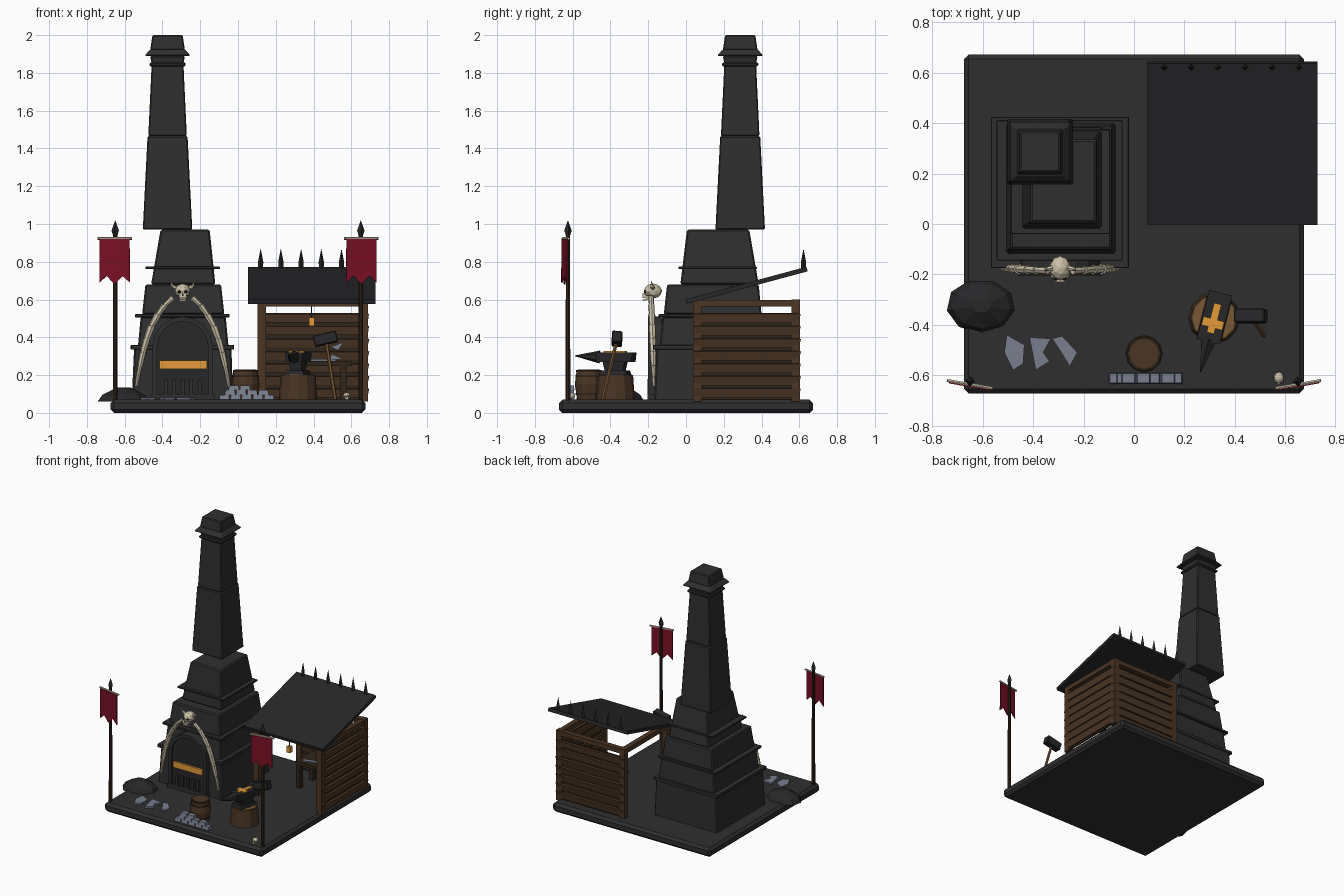
import bpy, bmesh, math, random
from mathutils import Vector, Matrix, Euler

if "Cube" in bpy.data.objects:
    bpy.data.objects.remove(bpy.data.objects["Cube"])

random.seed(3)


def mat(name, *c):
    m = bpy.data.materials.new(name)
    m.diffuse_color = (*c, 1)
    m.use_nodes = True
    m.node_tree.nodes["Principled BSDF"].inputs["Base Color"].default_value = m.diffuse_color
    return m


STONE = mat("charcoal stone", .028, .028, .029)
IRON = mat("black iron", .020, .020, .022)
WOOD = mat("brown wood", .070, .036, .018)
DARK = mat("dark wood", .030, .018, .011)
HANDLE = mat("tan wood", .19, .095, .035)
GLOW = mat("amber glow", .78, .33, .04)
STEEL = mat("grey steel", .19, .21, .27)
BONE = mat("bone", .60, .53, .39)
CLOTH = mat("crimson cloth", .19, .005, .018)


def box(bm, c, s, rot=(0, 0, 0)):
    m = Matrix.Translation(c) @ Euler(rot).to_matrix().to_4x4() @ Matrix.Diagonal((*s, 1))
    return bmesh.ops.create_cube(bm, size=1, matrix=m)["verts"]


def frustum(bm, z0, a, z1, b):
    """Tapered block; a and b are (x0, x1, y0, y1) at heights z0 and z1."""
    for v in bmesh.ops.create_cube(bm, size=1)["verts"]:
        r, z = (a, z0) if v.co.z < 0 else (b, z1)
        v.co = (r[0] if v.co.x < 0 else r[1], r[2] if v.co.y < 0 else r[3], z)


def rod(bm, a, b, r0, r1, n=8):
    a, b = Vector(a), Vector(b)
    d = b - a
    m = Matrix.Translation((a + b) / 2) @ d.to_track_quat("Z", "Y").to_matrix().to_4x4()
    bmesh.ops.create_cone(bm, cap_ends=True, segments=n, radius1=r0, radius2=r1, depth=d.length, matrix=m)


def ball(bm, c, s, sub=2):
    m = Matrix.Translation(c) @ Matrix.Diagonal((*s, 1))
    bmesh.ops.create_icosphere(bm, subdivisions=sub, radius=1, matrix=m)


def prism(bm, pts, y0, y1):
    """Extrude an x-z outline from y0 to y1."""
    f = bm.faces.new([bm.verts.new((x, y0, z)) for x, z in pts])
    g = bmesh.ops.extrude_face_region(bm, geom=[f])["geom"]
    for v in g:
        if isinstance(v, bmesh.types.BMVert):
            v.co.y = y1


def part(name, material, build, bevel=0, smooth=False):
    bm = bmesh.new()
    build(bm)
    bmesh.ops.recalc_face_normals(bm, faces=bm.faces)
    me = bpy.data.meshes.new(name)
    bm.to_mesh(me)
    bm.free()
    me.materials.append(material)
    o = bpy.data.objects.new(name, me)
    bpy.context.collection.objects.link(o)
    if bevel:
        b = o.modifiers.new("bevel", "BEVEL")
        b.width, b.segments = bevel, 1
    if smooth:
        me.shade_smooth()
    return o


# Ground slab
part("base_slab", STONE, lambda bm: box(bm, (0, 0, .035), (1.35, 1.345, .07)), .018)


# Furnace body: stacked tapered tiers and projecting ledges
def furnace(bm):
    frustum(bm, .06, (-.563, -.025, -.17, .425), .345, (-.55, -.035, -.155, .42))
    frustum(bm, .35, (-.53, -.05, -.14, .41), .51, (-.515, -.065, -.125, .40))
    frustum(bm, .52, (-.508, -.072, -.118, .40), .68, (-.49, -.09, -.10, .385))
    frustum(bm, .68, (-.46, -.12, -.03, .385), .97, (-.41, -.15, .005, .335))


def ledges(bm):
    for z, h, r in ((.348, .025, (-.568, -.02, -.175, .425)), (.515, .018, (-.545, -.045, -.145, .412)),
                    (.768, .014, (-.49, -.095, -.04, .375))):
        frustum(bm, z - h / 2, r, z + h / 2, r)


part("furnace_body", STONE, furnace, .008)
part("furnace_ledges", STONE, ledges, .003)


# Chimney, square and tapered about its own axis
def chimney(bm):
    def sq(h):
        return (-.373 - h, -.373 + h, .287 - h, .287 + h)
    for z0, a, z1, b in ((.97, .131, 1.465, .106), (1.465, .102, 1.85, .084), (1.835, .096, 1.855, .096),
                         (1.85, .084, 1.89, .092), (1.89, .122, 1.925, .092), (1.92, .092, 2.0, .080)):
        frustum(bm, z0, sq(a), z1, sq(b))


part("chimney", STONE, chimney, .006)

# Arched furnace front with raised rim
CX = -.293


def arch(w, top, bottom=.07):
    spring = top - w
    return ([(CX + w, bottom)] + [(CX + w * math.cos(i * math.pi / 8), spring + w * math.sin(i * math.pi / 8))
                                  for i in range(9)] + [(CX - w, bottom)])


def arch_rim(bm):
    o, i = arch(.16, .51), arch(.135, .485)
    for k in range(len(o) - 1):
        prism(bm, [o[k], o[k + 1], i[k + 1], i[k]], -.13, -.20)


part("furnace_door", IRON, lambda bm: prism(bm, arch(.15, .50), -.12, -.187))
part("door_rim", STONE, arch_rim)
part("fire_slot", GLOW, lambda bm: box(bm, (-.29, -.194, .255), (.25, .016, .045)))


def sill(bm):
    box(bm, (CX, -.17, .085), (.34, .07, .03))
    for i in range(5):
        box(bm, (CX - .09 + i * .045, -.195, .13), (.02, .016, .10))


part("hearth_sill", STONE, sill)


# Bone tusks either side of the door, built from tapering segments
def tusks(bm):
    path = ((.05, .61), (.095, .57), (.13, .52), (.165, .46), (.19, .39), (.21, .32), (.225, .25), (.237, .19), (.245, .14))
    for s in (-1, 1):
        for k in range(len(path) - 1):
            (x0, z0), (x1, z1) = path[k:k + 2]
            r = .021 - .0017 * abs(k - 3) - (.004 if k > 5 else 0)
            y = -.185 + .002 * k
            rod(bm, (CX + s * x0, y, z0), (CX + s * x1, y + .002, z1), r, r * .8, 7)


part("bone_tusks", BONE, tusks)


# Skulls: cranium, muzzle, jaw, eye sockets, optional horns
def skull(name, c, r, horns):
    c = Vector(c)

    def p(x, y, z):
        return c + Vector((x, y, z)) * r

    def bones(bm):
        ball(bm, c, (r * .95, r * 1.1, r * .9))
        box(bm, p(0, -.85, -.55), (r * .9, r * .8, r * .6))
        box(bm, p(0, -.8, -1.0), (r * .75, r * .9, r * .2), (.3, 0, 0))
        for s in (-1, 1):
            ball(bm, p(s * .6, -.6, -.35), (r * .3, r * .4, r * .25), 1)
            if horns:
                rod(bm, p(s * .7, 0, .3), p(s * 1.25, -.1, .6), r * .28, r * .2, 6)
                rod(bm, p(s * 1.25, -.1, .6), p(s * 1.35, -.2, 1.25), r * .2, 0, 6)

    def holes(bm):
        for s in (-1, 1):
            ball(bm, p(s * .38, -.93, -.08), (r * .25, r * .2, r * .22), 1)
        box(bm, p(0, -1.25, -.45), (r * .2, r * .04, r * .25))
    part(name, BONE, bones)
    part(name + "_sockets", IRON, holes)


skull("horned_skull", (CX, -.175, .645), .044, True)
skull("small_skull", (.575, -.61, .09), .021, False)

# Shed roof: tilted slab with a row of spikes on the high edge
slope = math.atan2(.175, .65)
part("shed_roof", IRON, lambda bm: box(bm, (.39, .32, .675), (.675, .665, .025), (slope, 0, 0)))


def spikes(bm):
    for i in range(6):
        x = .12 + i * .107
        rod(bm, (x, .622, .75), (x, .622, .80), .012, .014, 4)
        rod(bm, (x, .622, .80), (x, .622, .87), .014, 0, 4)


part("roof_spikes", IRON, spikes)


# Shed frame and planked walls
def frame(bm):
    for x, y in ((.125, .06), (.665, .06), (.125, .58), (.665, .58)):
        box(bm, (x, y, .33), (.045, .045, .54))
    for y in (.06, .58):
        box(bm, (.395, y, .58), (.58, .04, .035))
    for x in (.125, .665):
        box(bm, (x, .32, .58), (.04, .56, .035))


def planks(bm):
    for i in range(7):
        z = .105 + i * .066
        t = .22 + random.uniform(-.08, .08)
        box(bm, (.682, .32, z), (.016, .555, .05), (0, t, 0))
        box(bm, (.395, .595, z), (.57, .016, .05), (-t, 0, 0))
        box(bm, (.395, .57, z), (.54, .012, .045), (t, 0, 0))
        box(bm, (.655, .32, z), (.012, .53, .045), (0, -t, 0))


def backing(bm):
    box(bm, (.668, .32, .30), (.012, .53, .46))
    box(bm, (.395, .583, .30), (.55, .012, .46))


part("shed_frame", WOOD, frame)
part("wall_planks", WOOD, planks)
part("wall_backing", DARK, backing)
part("lantern", GLOW, lambda bm: box(bm, (.39, .07, .483), (.03, .03, .045)))
part("lantern_cord", IRON, lambda bm: box(bm, (.39, .07, .54), (.006, .006, .08)))


# Workbench with blades
def bench(bm):
    box(bm, (.44, .40, .262), (.32, .20, .025))
    for x in (.30, .56):
        for y in (.32, .48):
            box(bm, (x, y, .16), (.035, .035, .19))


def blades(bm):
    prism(bm, [(.47, .28), (.56, .285), (.50, .31)], .36, .37)
    prism(bm, [(.49, .35), (.56, .375), (.53, .33)], .42, .43)
    box(bm, (.42, .36, .28), (.20, .03, .008), (0, 0, .3))


part("workbench", DARK, bench)
part("bench_blades", STEEL, blades)


# Tree stump and anvil
def stump(bm):
    rod(bm, (.318, -.373, .065), (.318, -.373, .20), .102, .093, 12)


part("stump", WOOD, stump)
part("stump_top", HANDLE, lambda bm: rod(bm, (.318, -.373, .199), (.318, -.373, .203), .086, .086, 12))


def anvil(bm):
    frustum(bm, .20, (-.05, .05, -.075, .075), .225, (-.045, .045, -.07, .07))
    frustum(bm, .225, (-.03, .03, -.05, .05), .27, (-.035, .035, -.06, .06))
    frustum(bm, .27, (-.045, .045, -.09, .10), .32, (-.047, .047, -.095, .105))
    rod(bm, (0, -.085, .296), (0, -.22, .302), .034, .002, 6)


def hot_blade(bm):
    box(bm, (0, 0, .323), (.03, .12, .007))
    box(bm, (0, -.02, .323), (.085, .035, .007))


for o in (part("anvil", IRON, anvil), part("hot_blade", GLOW, hot_blade)):
    o.location = (.318, -.375, 0)
    o.rotation_euler.z = -.25

# Leaning hammer
part("hammer_handle", HANDLE, lambda bm: rod(bm, (.515, -.44, .07), (.465, -.365, .39), .010, .010, 6))
part("hammer_head", IRON, lambda bm: box(bm, (.463, -.365, .392), (.125, .055, .06), (-.08, -.22, 0)), .005)


# Barrel with iron hoops
def barrel(bm):
    for z0, z1, a, b in ((.065, .15, .060, .074), (.15, .225, .074, .064)):
        rod(bm, (.04, -.515, z0), (.04, -.515, z1), a, b, 12)


def hoops(bm):
    for z, r in ((.10, .069), (.195, .071), (.222, .067)):
        rod(bm, (.04, -.515, z - .006), (.04, -.515, z + .006), r, r, 12)


part("barrel", WOOD, barrel)
part("barrel_hoops", DARK, hoops)
part("barrel_lid", WOOD, lambda bm: rod(bm, (.04, -.515, .22), (.04, -.515, .231), .058, .058, 12))


# Stacked ingots, flat metal shards
def ingots(bm):
    for row, (x0, n) in enumerate(((-.10, 5), (-.07, 4), (-.05, 2))):
        for i in range(n):
            x, z = x0 + i * .059, .07 + row * .026
            frustum(bm, z, (x, x + .056, -.635, -.59), z + .024, (x + .004, x + .052, -.631, -.594))


def shards(bm):
    for cx, pts in ((-.475, ((-.03, .07), (.04, .03), (.035, -.045), (-.005, -.07), (-.04, .0))),
                    (-.37, ((-.045, .06), (.04, .055), (.01, .0), (.035, -.035), (-.02, -.07))),
                    (-.275, ((-.05, .055), (-.01, .065), (.05, .0), (.02, -.055), (-.02, .01)))):
        f = bm.faces.new([bm.verts.new((cx + x, -.51 + y, .068)) for x, y in pts])
        g = bmesh.ops.extrude_face_region(bm, geom=[f])["geom"]
        bmesh.ops.translate(bm, vec=(0, 0, .014), verts=[v for v in g if isinstance(v, bmesh.types.BMVert)])


part("ingot_stack", STEEL, ingots)
part("metal_shards", STEEL, shards)


# Coal heap
def coal(bm):
    for z0, z1, a, b in ((.06, .095, .14, .115), (.095, .135, .115, .035)):
        rod(bm, (0, 0, z0), (0, 0, z1), a, b, 9)
    bmesh.ops.scale(bm, vec=(1, .78, 1), verts=bm.verts)
    bmesh.ops.translate(bm, vec=(-.605, -.325, 0), verts=bm.verts)


part("coal_heap", IRON, coal)


# Banner poles with spearheads, crossbars and notched cloth
def pole(bm):
    rod(bm, (0, 0, .065), (0, 0, .95), .013, .011, 8)


def spear(bm):
    rod(bm, (0, 0, .935), (0, 0, .965), .010, .020, 4)
    rod(bm, (0, 0, .965), (0, 0, 1.02), .020, 0, 4)


def cloth(bm):
    prism(bm, [(-.08, .92), (.08, .92), (.082, .69), (.042, .725), (0, .68), (-.042, .725), (-.082, .69)], -.022, -.014)


for side, s in (("left", -1), ("right", 1)):
    for o in (part(side + "_banner_pole", DARK, pole), part(side + "_spearhead", IRON, spear),
              part(side + "_banner_cloth", CLOTH, cloth),
              part(side + "_crossbar", BONE, lambda bm: rod(bm, (-.092, -.012, .923), (.092, -.012, .923), .007, .007, 6))):
        o.location = (s * .65, -.625, 0)
        o.rotation_euler.z = s * .17
